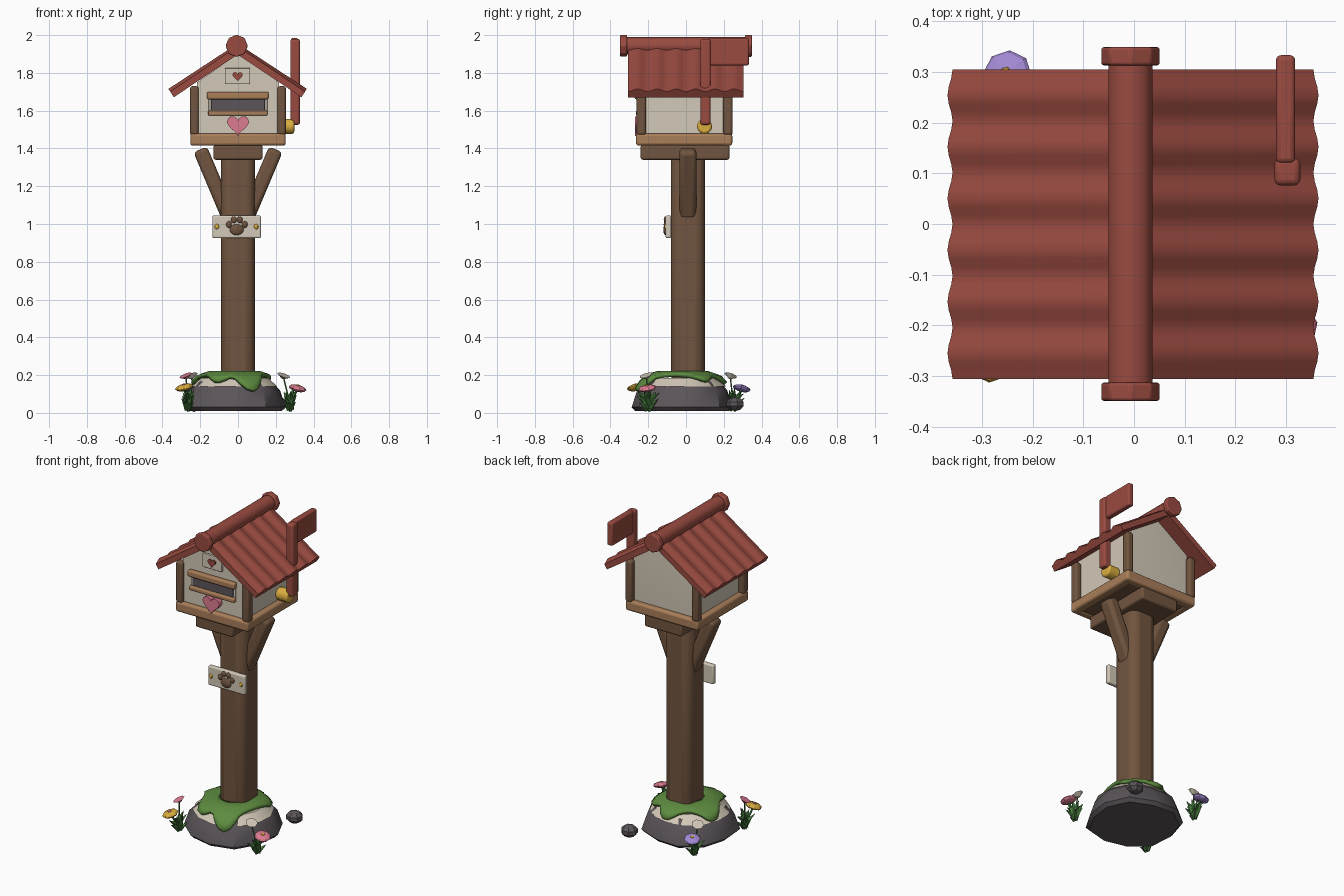
import bpy, bmesh, math, random
from mathutils import Vector, Matrix

if "Cube" in bpy.data.objects:
    bpy.data.objects.remove(bpy.data.objects["Cube"])

random.seed(4)


def mat(name, r, g, b):
    m = bpy.data.materials.new(name)
    m.diffuse_color = (r, g, b, 1)
    m.use_nodes = True
    m.node_tree.nodes["Principled BSDF"].inputs["Base Color"].default_value = m.diffuse_color
    return m


RED = mat("roof red", .32, .07, .052)
CREAM = mat("cream", .65, .58, .475)
BROWN = mat("brown wood", .165, .09, .05)
TAN = mat("tan wood", .40, .21, .10)
STONE = mat("grey stone", .105, .09, .10)
MOSS = mat("moss green", .11, .26, .05)
LEAF = mat("leaf green", .06, .19, .045)
PINK = mat("pink", .72, .20, .28)
GOLD = mat("gold", .70, .42, .05)
PURPLE = mat("purple", .36, .25, .65)


def finish(bm, name, m, bevel=0, smooth=True, angle=40):
    bmesh.ops.recalc_face_normals(bm, faces=bm.faces)
    me = bpy.data.meshes.new(name)
    bm.to_mesh(me)
    bm.free()
    ob = bpy.data.objects.new(name, me)
    bpy.context.collection.objects.link(ob)
    me.materials.append(m)
    if bevel:
        b = ob.modifiers.new("bevel", 'BEVEL')
        b.width, b.segments = bevel, 3
    if smooth:
        bpy.ops.object.select_all(action='DESELECT')
        ob.select_set(True)
        bpy.context.view_layer.objects.active = ob
        bpy.ops.object.shade_smooth_by_angle(angle=math.radians(angle))
    return ob


def box(name, m, x0, x1, y0, y1, z0, z1, bevel=.008):
    bm = bmesh.new()
    bmesh.ops.create_cube(bm, size=1, matrix=Matrix.Translation(((x0 + x1) / 2, (y0 + y1) / 2, (z0 + z1) / 2))
                          @ Matrix.Diagonal((x1 - x0, y1 - y0, z1 - z0, 1)))
    return finish(bm, name, m, bevel)


def rod(name, m, a, b, r1, r2=None, n=12, bevel=0, smooth=True):
    a, b = Vector(a), Vector(b)
    rot = (b - a).to_track_quat('Z', 'Y').to_matrix().to_4x4()
    bm = bmesh.new()
    bmesh.ops.create_cone(bm, cap_ends=True, segments=n, radius1=r1, radius2=r1 if r2 is None else r2,
                          depth=(b - a).length, matrix=Matrix.Translation((a + b) / 2) @ rot)
    return finish(bm, name, m, bevel, smooth)


def ball(name, m, c, s, tilt=(0, 0, 1), u=12, v=8, smooth=True):
    rot = Vector(tilt).to_track_quat('Z', 'Y').to_matrix().to_4x4()
    bm = bmesh.new()
    bmesh.ops.create_uvsphere(bm, u_segments=u, v_segments=v, radius=1,
                              matrix=Matrix.Translation(c) @ rot @ Matrix.Diagonal((*s, 1)))
    return finish(bm, name, m, 0, smooth)


def prism(name, m, pts, y0, y1, bevel=0, bulge=0):
    """Extrude an x-z outline from y0 to y1; bulge lifts the centre of the far face."""
    bm = bmesh.new()
    f = bm.faces.new([bm.verts.new((x, y0, z)) for x, z in pts])
    ext = bmesh.ops.extrude_face_region(bm, geom=[f])['geom']
    bmesh.ops.translate(bm, vec=(0, y1 - y0, 0), verts=[v for v in ext if isinstance(v, bmesh.types.BMVert)])
    if bulge:
        far = [g for g in ext if isinstance(g, bmesh.types.BMFace)]
        for v in bmesh.ops.poke(bm, faces=far)['verts']:
            v.co.y += bulge
    return finish(bm, name, m, bevel)


def heart(name, m, cx, cz, w, y0, y1, bevel=0):
    pts = []
    for i in range(28):
        t = 2 * math.pi * i / 28
        pts.append((cx + w / 32 * 16 * math.sin(t) ** 3,
                    cz + w / 32 * (13 * math.cos(t) - 5 * math.cos(2 * t) - 2 * math.cos(3 * t) - math.cos(4 * t) + 2)))
    prism(name, m, pts, y0, y1, bevel)


# Stone base and soil
CX, CY = -.018, -.018
bm = bmesh.new()
rings = []
for r, z in ((.255, .01), (.275, .03), (.245, .12), (.20, .165)):
    rings.append([bm.verts.new((CX + r * math.cos(i * math.tau / 11 + .2) * (1 + .04 * math.sin(i * 2.3)),
                                CY + r * math.sin(i * math.tau / 11 + .2) * (1 + .04 * math.sin(i * 2.3)), z))
                  for i in range(11)])
for a, b in zip(rings, rings[1:]):
    for i in range(11):
        bm.faces.new((a[i], a[(i + 1) % 11], b[(i + 1) % 11], b[i]))
bm.faces.new(rings[0])
bm.faces.new(rings[-1])
finish(bm, "stone_base", STONE)
rod("soil", CREAM, (CX, CY, .14), (CX, CY, .186), .232, .18, 14)

# Moss cap with drooping lobes (angle in degrees, strength)
lobes = ((-68, 1.15), (-110, .45), (35, .6), (85, .75), (160, .8), (245, .65))


def moss_height(r):
    return .213 - .35 * max(0, min(r, .2) - .13) - 1.15 * max(0, r - .2)


bm = bmesh.new()
N = 48
rings = []
for k in range(7):
    ring = []
    for i in range(N):
        a = i * math.tau / N
        lift = max(s * math.exp(-(math.remainder(a - math.radians(d), math.tau) / .38) ** 2) for d, s in lobes)
        r = .08 + (.09 + .08 * lift) * k / 6
        ring.append(bm.verts.new((CX + r * math.cos(a), CY + r * math.sin(a), moss_height(r))))
    rings.append(ring)
for a, b in zip(rings, rings[1:]):
    for i in range(N):
        bm.faces.new((a[i], b[i], b[(i + 1) % N], a[(i + 1) % N]))
moss = finish(bm, "moss", MOSS)
sol = moss.modifiers.new("thickness", 'SOLIDIFY')
sol.thickness, sol.offset = .02, 0
ball("pebble", STONE, (.21, .262, .047), (.053, .05, .037), u=7, v=5, smooth=False)

# Post, cross beam and braces
box("post", BROWN, -.09, .09, -.08, .10, .15, 1.40, .05)
box("cross_beam", BROWN, -.13, .13, -.24, .23, 1.34, 1.42, .012)
for s in (-1, 1):
    a, b = Vector((s * .20, .01, 1.395)), Vector((s * .048, .01, 1.035))
    bm = bmesh.new()
    bmesh.ops.create_cube(bm, size=1, matrix=Matrix.Translation((a + b) / 2)
                          @ Matrix.Rotation(math.atan2(a.x - b.x, a.z - b.z), 4, 'Y')
                          @ Matrix.Diagonal((.078, .09, (a - b).length, 1)))
    finish(bm, "brace", BROWN, .022)

# Tray with rails
box("tray_floor", BROWN, -.23, .23, -.24, .22, 1.42, 1.46, 0)
for y in (-.238, .218):
    box("tray_rail_across", TAN, -.252, .252, y - .027, y + .027, 1.415, 1.48, .014)
for x in (-.226, .226):
    box("tray_rail_along", TAN, x - .026, x + .026, -.265, .245, 1.416, 1.479, .014)

# House body and corner posts
prism("house_body", CREAM, [(-.217, 1.45), (.217, 1.45), (.217, 1.75), (0, 1.9), (-.217, 1.75)], -.238, .212, 0, .014)
for x in (-.231, .231):
    for y in (-.236, .222):
        box("corner_post", BROWN, x - .023, x + .023, y - .025, y + .025, 1.47, 1.73, .014)

# Corrugated roof slopes
M = 36
for s in (-1, 1):
    bm = bmesh.new()
    rows = []
    for i in range(M + 1):
        y = -.306 + .611 * i / M
        w = .009 * (-math.cos(i / M * 6 * math.tau))
        prof = [(.361 + .555 * w, 1.708 + .83 * w), (.0, 1.948 + .83 * w), (.0, 1.897), (.338, 1.671)]
        rows.append([bm.verts.new((s * x - .002, y, z)) for x, z in prof])
    for a, b in zip(rows, rows[1:]):
        for j in range(4):
            bm.faces.new((a[j], b[j], b[(j + 1) % 4], a[(j + 1) % 4]))
    bm.faces.new(rows[0])
    bm.faces.new(rows[-1])
    finish(bm, "roof_slope", RED)
rod("ridge_roll", RED, (-.007, -.32, 1.943), (-.007, .32, 1.943), .046, n=10)
for s in (-1, 1):
    rod("ridge_cap", RED, (-.007, s * .313, 1.943), (-.007, s * .349, 1.943), .059, n=8, bevel=.006)

# Front face: letter slot, plaque and hearts
F = -.238
box("slot_frame", CREAM, -.155, .155, F - .008, F, 1.59, 1.67, .003)
box("letter_slot", STONE, -.142, .142, F - .014, F, 1.603, 1.66, .002)
box("slot_hood", TAN, -.165, .162, F - .034, F, 1.66, 1.70, .01)
box("slot_sill", TAN, -.158, .157, F - .028, F, 1.574, 1.60, .007)
heart("pink_heart", PINK, 0, 1.52, .116, F - .032, F, .006)
box("plaque", CREAM, -.070, .064, F - .016, F, 1.74, 1.826, .004)
heart("small_heart", RED, -.002, 1.78, .054, F - .024, F)

# Signal flag with gold pivot
box("flag_pole", RED, .277, .328, .076, .13, 1.525, 1.98, .012)
box("flag_panel", RED, .28, .318, .12, .333, 1.84, 1.985, .01)
rod("flag_pivot", GOLD, (.215, .098, 1.517), (.298, .098, 1.517), .04, n=14, bevel=.012)

# Sign with paw print and pins
box("sign", CREAM, -.135, .121, -.108, -.078, .925, 1.045, .008)
ball("paw_pad", BROWN, (-.007, -.109, .97), (.037, .011, .029))
for x, z in ((-.048, .997), (-.022, 1.022), (.010, 1.022), (.036, .997)):
    ball("paw_toe", BROWN, (x, -.109, z), (.015, .009, .018))
for x in (-.112, .096):
    ball("sign_pin", GOLD, (x, -.109, .986), (.012, .007, .014), u=8, v=6)

# Flower clumps: spiky leaves, one large bloom and one small bloom
clumps = (((-.265, -.205), (-.285, -.265, .135), (-.275, -.19, .192), GOLD, PINK),
          ((.275, -.20), (.315, -.205, .13), (.24, -.21, .192), PINK, CREAM),
          ((-.235, .25), (-.25, .295, .13), (-.245, .235, .192), PURPLE, CREAM))
for (cx, cy), big, small, m1, m2 in clumps:
    bm = bmesh.new()
    for i in range(16):
        a = i * 2.4
        lean = .25 + .9 * (i % 4) / 3
        d = Vector((math.cos(a) * lean, math.sin(a) * lean, .8)).normalized()
        ln = random.uniform(.06, .09)
        base = Vector((cx, cy, .022 + .02 * (i % 3)))
        bmesh.ops.create_cone(bm, cap_ends=True, segments=4, radius1=.021, radius2=0, depth=ln,
                              matrix=Matrix.Translation(base + d * ln / 2) @ d.to_track_quat('Z', 'Y').to_matrix().to_4x4())
    finish(bm, "leaf_clump", LEAF, smooth=False)
    out = Vector((big[0] * .8, big[1] * .8, 1)).normalized()
    rod("flower_stem", LEAF, (cx, cy, .03), big, .006, n=5)
    ball("flower_bloom", m1, big, (.049, .049, .017), out, u=8, v=6, smooth=False)
    ball("flower_centre", PINK if m1 is GOLD else GOLD, Vector(big) + out * .013, (.014, .014, .008), out, u=6, v=4)
    rod("small_stem", LEAF, (cx, cy, .05), small, .004, n=5)
    up = Vector((small[0] * 1.5, small[1] * 1.5, 1)).normalized()
    rod("small_bloom", m2, Vector(small) - up * .012, Vector(small) + up * .008, .006, .036, 7, smooth=False)
